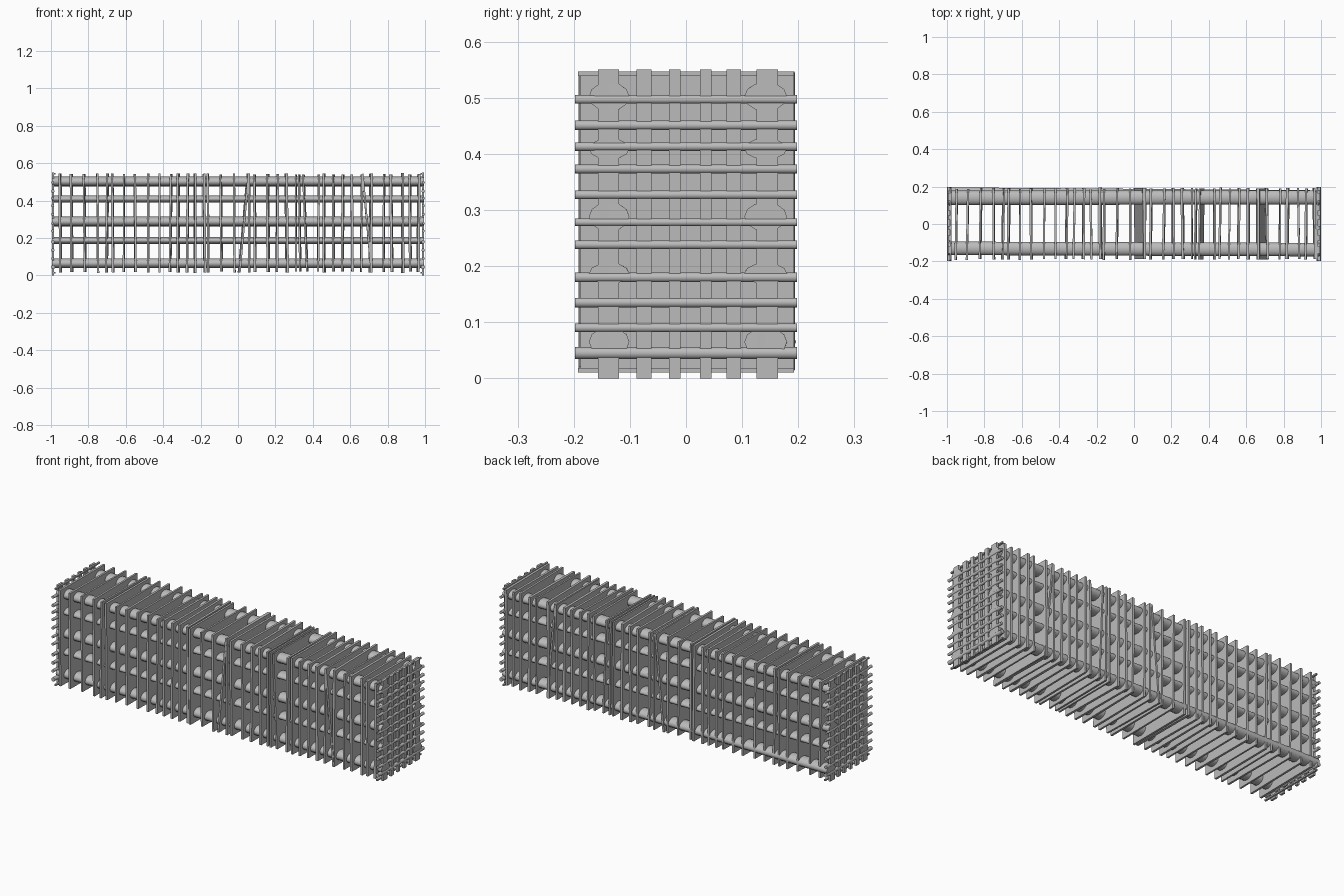
import bpy, math, random
from mathutils import Vector, Euler

random.seed(7)
cube = bpy.data.objects.get("Cube")
if cube:
    bpy.data.objects.remove(cube, do_unlink=True)

steel = bpy.data.materials.new("grey steel")
steel.use_nodes = True
steel.diffuse_color = (0.5, 0.5, 0.5, 1)
steel.node_tree.nodes["Principled BSDF"].inputs["Base Color"].default_value = (0.5, 0.5, 0.5, 1)


def box(name, centre, size, tilt=(0, 0, 0)):
    """Flat strip or plate."""
    bpy.ops.mesh.primitive_cube_add(size=1, location=centre, rotation=tilt)
    ob = bpy.context.object
    ob.name = name
    ob.scale = size
    ob.data.materials.append(steel)
    return ob


def rod(name, start, end, radius, sides=12, flatten=1.0):
    """Round bar between two points, optionally widened along y."""
    a, b = Vector(start), Vector(end)
    d = b - a
    bpy.ops.mesh.primitive_cylinder_add(vertices=sides, radius=radius, depth=d.length,
                                        location=(a + b) / 2)
    ob = bpy.context.object
    ob.name = name
    ob.rotation_euler = d.to_track_quat('Z', 'X').to_euler()
    ob.data.materials.append(steel)
    if flatten != 1.0:
        # the cylinder's local axis that lies along world y
        m = ob.rotation_euler.to_matrix()
        axis = 0 if abs(m[1][0]) > abs(m[1][1]) else 1
        ob.scale[axis] = flatten
    bpy.ops.object.shade_smooth_by_angle(angle=math.radians(40))
    return ob


# Long bars, five levels on the front and on the back
levels = [(0.065, 0.026), (0.187, 0.019), (0.288, 0.026), (0.409, 0.019), (0.502, 0.026)]
for i, (z, r) in enumerate(levels):
    rod(f"front_long_bar_{i + 1}", (-0.995, -0.13, z), (0.995, -0.137, z), r, 12, 0.036 / r)
    skew = 0.158 if i == 0 else 0.14
    rod(f"back_long_bar_{i + 1}", (-0.995, skew, z), (0.995, 0.142, z), r, 12, 0.038 / r)

# Upright cross plates at uneven spacing
stations = [-0.95, -0.89, -0.82, -0.75, -0.70, -0.67, -0.61, -0.55, -0.48, -0.42,
            -0.36, -0.32, -0.27, -0.23, -0.18, -0.16, -0.09, -0.02, 0.03, 0.06,
            0.09, 0.16, 0.21, 0.26, 0.31, 0.33, 0.36, 0.43, 0.46, 0.51,
            0.56, 0.61, 0.66, 0.69, 0.71, 0.78, 0.82, 0.88, 0.92, 0.965]
leaning = {0.03: 0.09, 0.69: -0.09, 0.36: -0.04}
for i, x in enumerate(stations):
    lean = leaning.get(x, random.uniform(-0.012, 0.012))
    turn = random.uniform(-0.02, 0.02)
    height = 0.525 + random.uniform(-0.008, 0.008)
    box(f"cross_plate_{i + 1}", (x, random.uniform(-0.002, 0.004), 0.28),
        (random.uniform(0.009, 0.014), 0.38, height), (0, lean, turn))

# Woven grids closing both ends
uprights = [(-0.138, 0.038), (-0.075, 0.027), (-0.02, 0.02),
            (0.035, 0.02), (0.085, 0.026), (0.145, 0.038)]
rungs = [(0.045, 0.011), (0.09, 0.008), (0.135, 0.009), (0.18, 0.009), (0.238, 0.008),
         (0.278, 0.007), (0.327, 0.008), (0.373, 0.008), (0.413, 0.008),
         (0.451, 0.009), (0.497, 0.008)]
for end, s in (("left", 1), ("right", -1)):
    for i, (y, w) in enumerate(uprights):
        box(f"{end}_end_upright_{i + 1}", (s * 0.989, y, 0.275), (0.012, w, 0.55))
    for i, (z, r) in enumerate(rungs):
        x = s * (0.999 - r)
        rod(f"{end}_end_rung_{i + 1}", (x, -0.198, z), (x, 0.198, z), r, 10)
    # Thin rails along the top and bottom of the grid
    for part, z in (("bottom", 0.014), ("top", 0.543)):
        box(f"{end}_end_{part}_rail", (s * 0.98, 0, z), (0.01, 0.385, 0.008))
